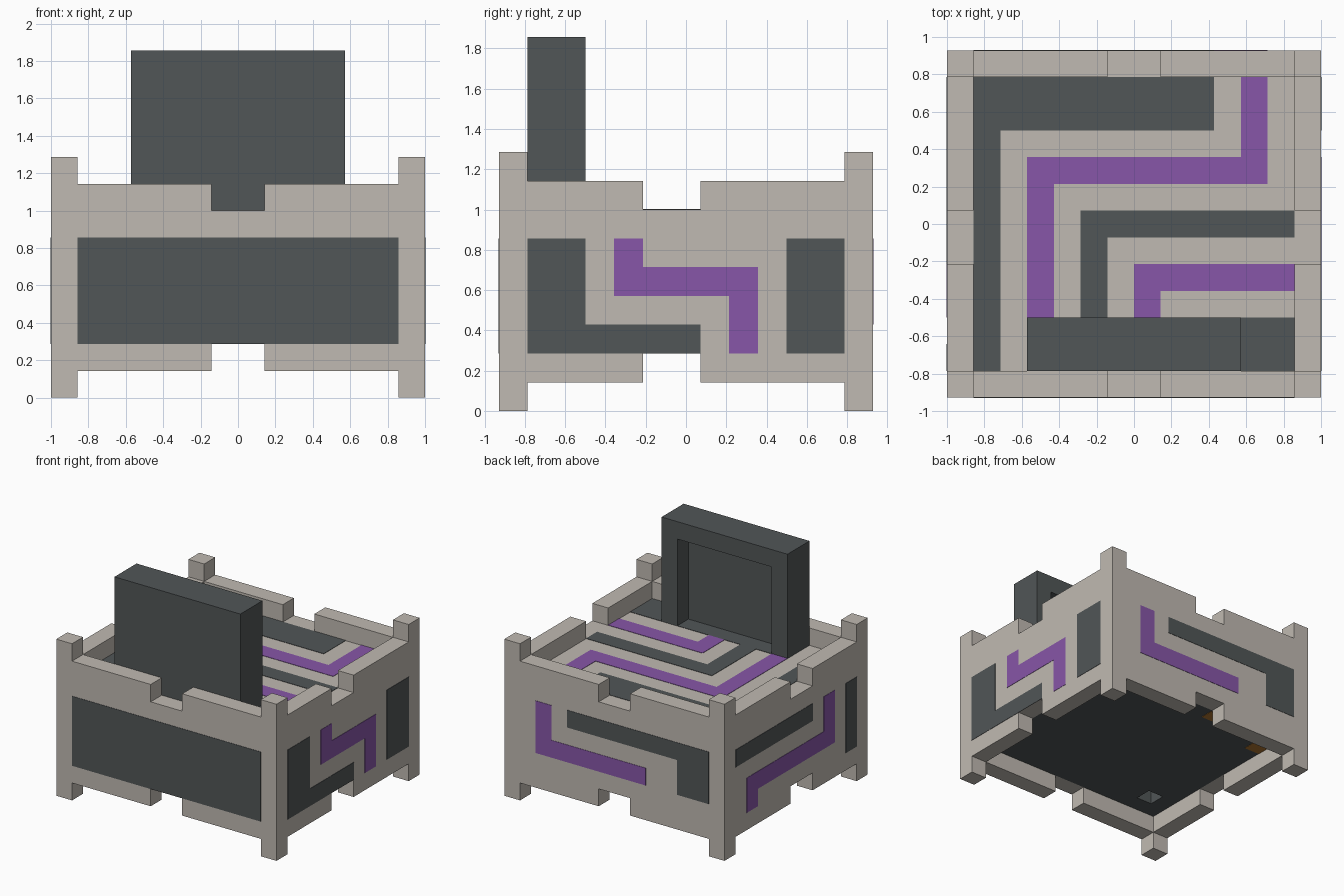
import bpy, bmesh
from mathutils import Matrix, Vector

default = bpy.data.objects.get("Cube")
if default:
    bpy.data.objects.remove(default, do_unlink=True)

U = 1 / 7          # block unit of the design
SKIN = 0.02        # painted plate thickness, in block units


def material(name, rgb):
    linear = [((c / 255 + 0.055) / 1.055) ** 2.4 for c in rgb] + [1]
    mat = bpy.data.materials.new(name)
    mat.use_nodes = True
    mat.diffuse_color = linear
    mat.node_tree.nodes["Principled BSDF"].inputs["Base Color"].default_value = linear
    return mat


STONE = material("warm_grey", (192, 186, 178))
DARK = material("slate_grey", (81, 86, 87))
PURPLE = material("purple", (135, 86, 168))
BROWN = material("brown", (176, 118, 48))


def finish(name, bm, mat, frame=Matrix()):
    bmesh.ops.transform(bm, matrix=Matrix.Scale(U, 4) @ frame, verts=bm.verts)
    bmesh.ops.recalc_face_normals(bm, faces=bm.faces)
    mesh = bpy.data.meshes.new(name)
    bm.to_mesh(mesh)
    bm.free()
    mesh.materials.append(mat)
    obj = bpy.data.objects.new(name, mesh)
    bpy.context.collection.objects.link(obj)
    return obj


def add_box(bm, x0, x1, y0, y1, z0, z1):
    size = Matrix.Diagonal((x1 - x0, y1 - y0, z1 - z0, 1))
    centre = Matrix.Translation(((x0 + x1) / 2, (y0 + y1) / 2, (z0 + z1) / 2))
    bmesh.ops.create_cube(bm, size=1, matrix=centre @ size)


def box(name, mat, *bounds):
    bm = bmesh.new()
    add_box(bm, *bounds)
    return finish(name, bm, mat)


def prism(name, mat, outline, depth, frame):
    """Extrude a (u, v) outline inward from the plane of a frame."""
    bm = bmesh.new()
    face = bm.faces.new([bm.verts.new((u, v, 0)) for u, v in outline])
    new = bmesh.ops.extrude_face_region(bm, geom=[face])["geom"]
    verts = [g for g in new if isinstance(g, bmesh.types.BMVert)]
    bmesh.ops.translate(bm, verts=verts, vec=(0, 0, -depth))
    return finish(name, bm, mat, frame)


def plates(name, mat, frame, rects):
    """Thin painted strips given as u0, u1, v0, v1."""
    bm = bmesh.new()
    for rect in rects:
        add_box(bm, *rect, -SKIN, SKIN)
    finish(name, bm, mat, frame)


def plane(u, v, origin):
    u, v = Vector(u), Vector(v)
    m = Matrix((u, v, u.cross(v))).transposed().to_4x4()
    return Matrix.Translation(origin) @ m


UP = (0, 0, 1)
FRONT = plane((1, 0, 0), UP, (0, -6.5, 0))
BACK = plane((-1, 0, 0), UP, (0, 6.5, 0))
RIGHT_HAND = plane((0, 1, 0), UP, (7, 0, 0))
LEFT_HAND = plane((0, -1, 0), UP, (-7, 0, 0))
TOP = plane((1, 0, 0), (0, 1, 0), (0, 0, 7))
BOTTOM = plane((1, 0, 0), (0, -1, 0), (0, 0, 2))

# Walls with a notch above and below
for name, frame, half, a, b in (
        ("front_wall", FRONT, 6, -1, 1), ("back_wall", BACK, 6, -1, 1),
        ("left_wall", RIGHT_HAND, 5.5, -1.5, 0.5),
        ("right_wall", LEFT_HAND, 5.5, -0.5, 1.5)):
    lower = [(-half, 1), (a, 1), (a, 2), (b, 2), (b, 1), (half, 1)]
    upper = [(u, 9 - v) for u, v in reversed(lower)]
    prism(name, STONE, lower + upper, 1, frame)

# Corner posts
for x, side in ((-7, "right"), (6, "left")):
    for y, end in ((-6.5, "front"), (5.5, "back")):
        box(f"{end}_{side}_post", STONE, x, x + 1, y, y + 1, 0, 9)

# Filled body: stone deck over a dark base with a small socket
box("deck", STONE, -6, 6, -5.5, 5.5, 4, 7)
base = box("base", DARK, -6, 6, -5.5, 5.5, 2, 4)
cutter = box("socket_cutter", DARK, -5, -4, -4.5, -3.5, 1, 3.5)
cutter.hide_render = True
cutter.hide_set(True)
cut = base.modifiers.new("socket", "BOOLEAN")
cut.operation = "DIFFERENCE"
cut.solver = "EXACT"
cut.object = cutter
plates("base_patches", BROWN, BOTTOM, [(-2, -1, -5.4, -4.6), (-6, -5, -4.3, -3.5)])

# Upright screen: solid front panel and an arch framing the rear recess
box("screen_panel", DARK, -4, 4, -5.5, -4.5, 7, 13)
arch = [(-4, 7), (-3, 7), (-3, 12), (3, 12), (3, 7), (4, 7), (4, 13), (-4, 13)]
prism("screen_frame", DARK, arch, 1, plane((-1, 0, 0), UP, (0, -3.5, 0)))

# Painted circuit strips
plates("front_panel", DARK, FRONT, [(-6, 6, 2, 6)])
plates("left_dark_strips", DARK, RIGHT_HAND,
       [(-5.5, -3.5, 2, 6), (-3.5, 0.5, 2, 3), (3.5, 5.5, 2, 6)])
plates("left_purple_strip", PURPLE, RIGHT_HAND,
       [(-2.5, -1.5, 4, 6), (-1.5, 2.5, 4, 5), (1.5, 2.5, 2, 4)])
plates("back_dark_strip", DARK, BACK, [(-3, 6, 5, 6), (4, 6, 3, 5)])
plates("back_purple_strip", PURPLE, BACK, [(-5, -4, 3, 6), (-4, 2, 3, 4)])
plates("right_dark_strips", DARK, LEFT_HAND, [(-5.5, 1.5, 5, 6), (4.5, 5.5, 2, 6)])
plates("right_purple_strip", PURPLE, LEFT_HAND,
       [(-4.5, -3.5, 2, 4), (-3.5, 3.5, 3, 4), (2.5, 3.5, 4, 6)])
plates("deck_dark_strips", DARK, TOP,
       [(-6, -5, -5.5, 5.5), (-5, 3, 3.5, 5.5), (-2, 6, -0.5, 0.5),
        (-2, -1, -3.5, -0.5), (-4, 6, -5.5, -3.5)])
plates("deck_purple_strips", PURPLE, TOP,
       [(4, 5, 2.5, 5.5), (-4, 5, 1.5, 2.5), (-4, -3, -3.5, 1.5),
        (0, 6, -2.5, -1.5), (0, 1, -3.5, -2.5)])
